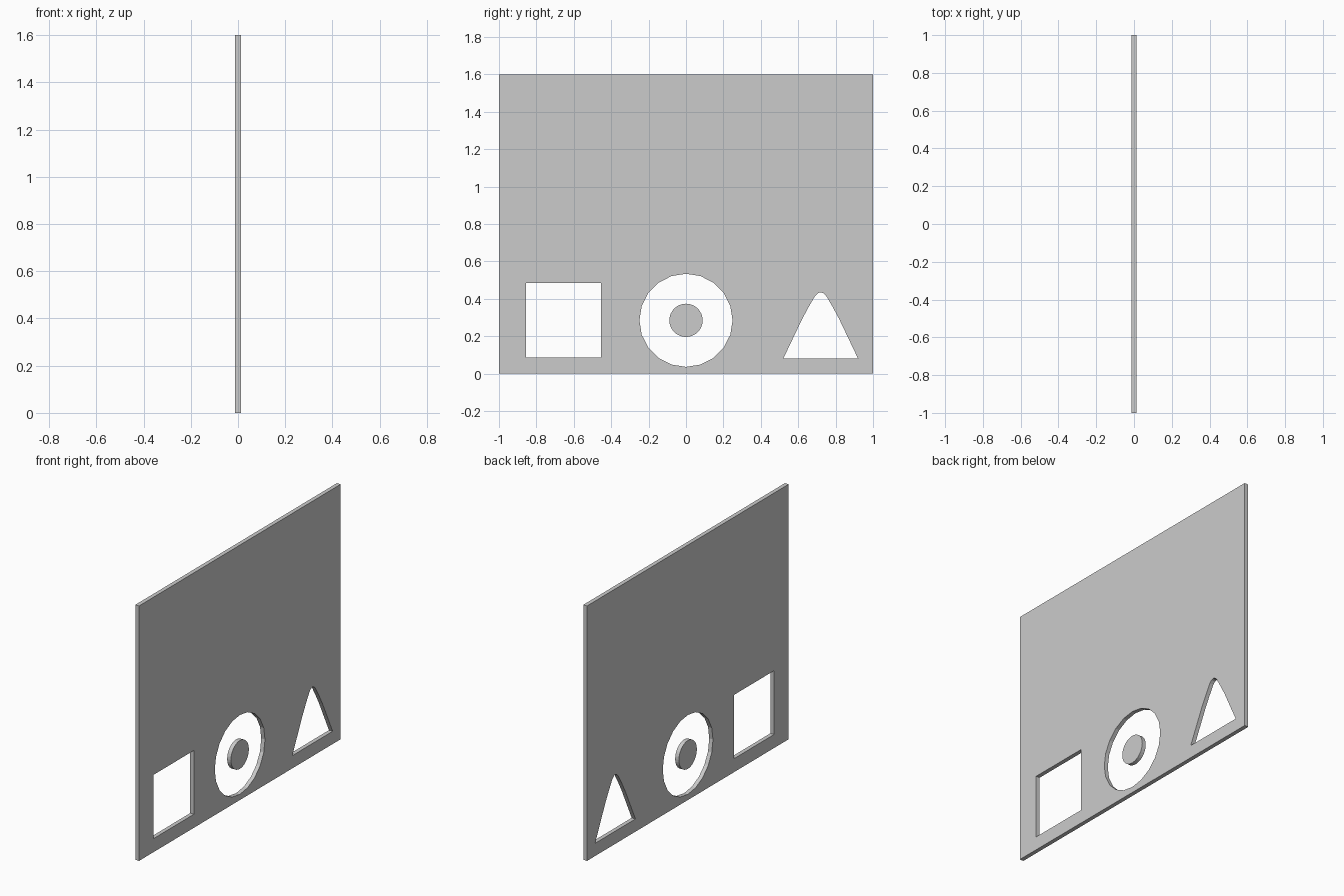
import bpy, bmesh, math

if "Cube" in bpy.data.objects:
    bpy.data.objects.remove(bpy.data.objects["Cube"])

THICK = 0.026


def circle(cy, cz, r, n):
    return [(cy + r * math.cos(2 * math.pi * i / n),
             cz + r * math.sin(2 * math.pi * i / n)) for i in range(n)]


def rect(y0, z0, y1, z1):
    return [(y0, z0), (y1, z0), (y1, z1), (y0, z1)]


def plate(name, outlines):
    """Filled flat outlines (inner ones become holes), extruded along x."""
    cu = bpy.data.curves.new(name + "_profile", 'CURVE')
    cu.dimensions = '2D'
    cu.fill_mode = 'BOTH'
    cu.extrude = THICK / 2
    for pts in outlines:
        sp = cu.splines.new('POLY')
        sp.points.add(len(pts) - 1)
        for p, (y, z) in zip(sp.points, pts):
            p.co = (y, z, 0, 1)
        sp.use_cyclic_u = True
    tmp = bpy.data.objects.new(name + "_profile", cu)
    bpy.context.collection.objects.link(tmp)
    bpy.context.view_layer.update()
    me = bpy.data.meshes.new_from_object(
        tmp.evaluated_get(bpy.context.evaluated_depsgraph_get()))
    bpy.data.objects.remove(tmp)
    bm = bmesh.new()
    bm.from_mesh(me)
    # Weld the caps to the walls and stand the profile up in the y-z plane
    bmesh.ops.remove_doubles(bm, verts=bm.verts, dist=1e-5)
    for v in bm.verts:
        v.co = (v.co.z, v.co.x, v.co.y)
    bmesh.ops.recalc_face_normals(bm, faces=bm.faces)
    for f in bm.faces:
        f.smooth = False
    bm.to_mesh(me)
    bm.free()
    me.name = name
    ob = bpy.data.objects.new(name, me)
    bpy.context.collection.objects.link(ob)
    return ob


# Triangular opening with a softly rounded tip, mirrored about its centre
half = [(0.2, 0.08), (0.1, 0.29), (0.065, 0.355), (0.03, 0.415), (0.015, 0.43)]
tri_y = 0.72
triangle = ([(tri_y + d, z) for d, z in half] + [(tri_y, 0.435)]
            + [(tri_y - d, z) for d, z in reversed(half)])

# Panel with square, round and triangular openings
plate("panel", [
    rect(-1, 0, 1, 1.6),
    rect(-0.855, 0.085, -0.455, 0.485),
    circle(0, 0.285, 0.249, 20),
    triangle,
])

# Loose disc in the middle of the round opening
plate("centre_disc", [circle(0, 0.285, 0.089, 32)])
